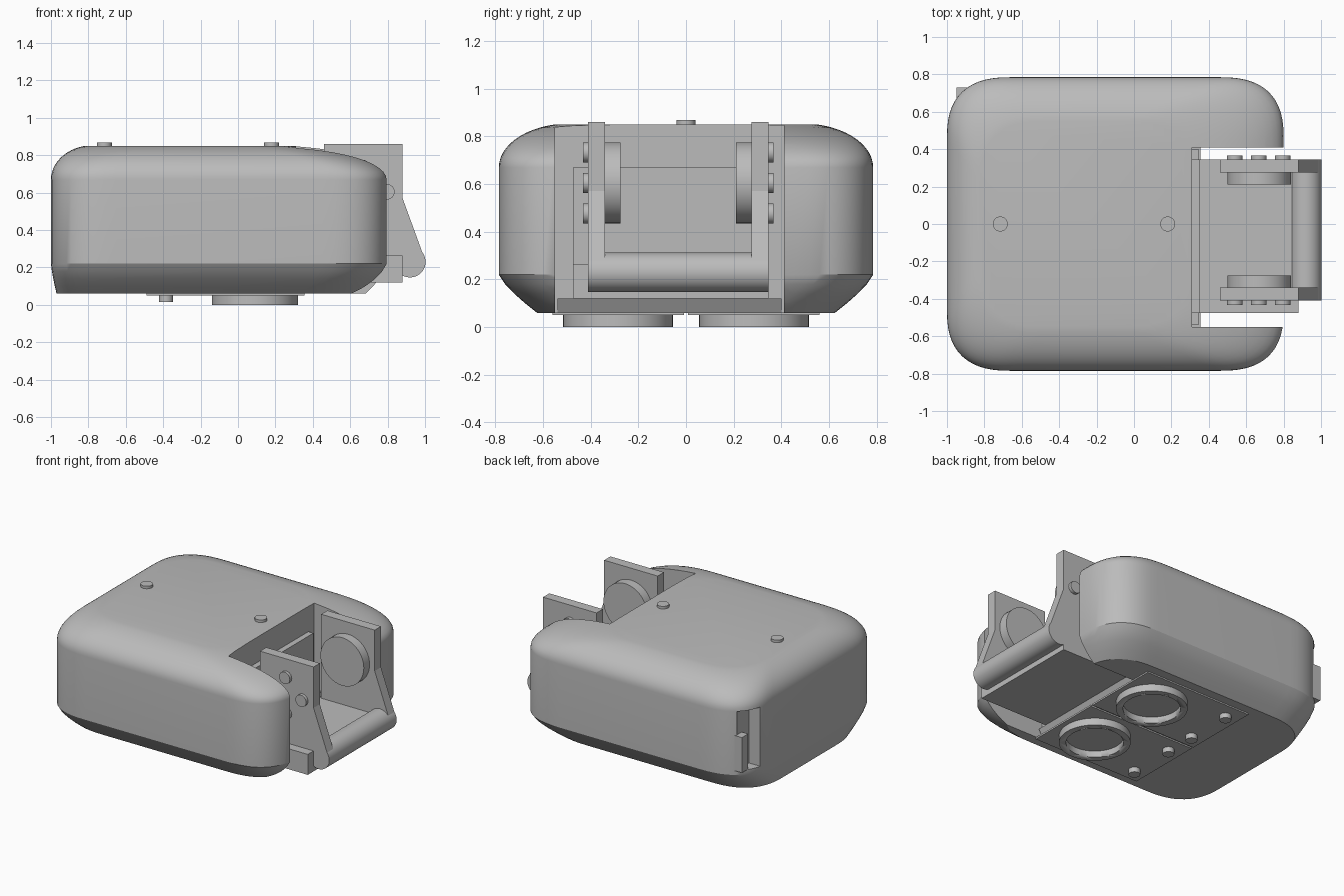
import bpy, bmesh, math
from mathutils import Matrix, Vector

if "Cube" in bpy.data.objects:
    bpy.data.objects.remove(bpy.data.objects["Cube"])

GREY = (0.5, 0.5, 0.5, 1)
mat = bpy.data.materials.new("plain grey")
mat.use_nodes = True
mat.diffuse_color = GREY
mat.node_tree.nodes["Principled BSDF"].inputs["Base Color"].default_value = GREY


def finish(name, bm, smooth=True):
    bmesh.ops.recalc_face_normals(bm, faces=bm.faces)
    mesh = bpy.data.meshes.new(name)
    bm.to_mesh(mesh)
    bm.free()
    mesh.materials.append(mat)
    ob = bpy.data.objects.new(name, mesh)
    bpy.context.collection.objects.link(ob)
    if smooth:
        activate(ob)
        bpy.ops.object.shade_smooth_by_angle(angle=math.radians(35))
    return ob


def activate(ob):
    bpy.ops.object.select_all(action='DESELECT')
    ob.select_set(True)
    bpy.context.view_layer.objects.active = ob


def box(name, x, y, z):
    bm = bmesh.new()
    lo, hi = Vector((x[0], y[0], z[0])), Vector((x[1], y[1], z[1]))
    m = Matrix.Translation((lo + hi) / 2) @ Matrix.Diagonal((*(hi - lo), 1))
    bmesh.ops.create_cube(bm, size=1, matrix=m)
    return finish(name, bm, False)


def cylinder(name, centre, r, depth, axis='Z', sides=48):
    bm = bmesh.new()
    turn = Matrix.Rotation(math.pi / 2, 4, 'X') if axis == 'Y' else Matrix()
    bmesh.ops.create_cone(bm, cap_ends=True, segments=sides, radius1=r, radius2=r,
                          depth=depth, matrix=Matrix.Translation(centre) @ turn)
    return finish(name, bm)


def prism(name, outline, y0, y1):
    bm = bmesh.new()
    face = bm.faces.new([bm.verts.new((x, y0, z)) for x, z in outline])
    ext = bmesh.ops.extrude_face_region(bm, geom=[face])
    verts = [v for v in ext["geom"] if isinstance(v, bmesh.types.BMVert)]
    bmesh.ops.translate(bm, verts=verts, vec=(0, y1 - y0, 0))
    return finish(name, bm, False)


def cut(ob, cutter):
    cutter.hide_render = True
    mod = ob.modifiers.new("cut", 'BOOLEAN')
    mod.operation, mod.solver, mod.object = 'DIFFERENCE', 'EXACT', cutter
    activate(ob)
    bpy.ops.object.modifier_apply(modifier=mod.name)
    bpy.data.objects.remove(cutter)


# Housing: stacked soft-cornered rings
def ring(bm, z, left, right, side):
    x0, x1, w = -1 + left, 0.8 - right, 0.785 - side
    rx, ry, steps, power = 0.35, 0.33, 14, 2 / 2.6
    verts = []
    for q, (sx, sy) in enumerate([(1, 1), (-1, 1), (-1, -1), (1, -1)]):
        cx = x1 - rx if sx > 0 else x0 + rx
        for i in range(steps + 1):
            a = (i if q % 2 == 0 else steps - i) / steps * math.pi / 2
            c, s = max(math.cos(a), 0) ** power, math.sin(a) ** power
            verts.append(bm.verts.new((cx + sx * rx * c, sy * (w - ry + ry * s), z)))
    return verts


bm = bmesh.new()
rings = []
for i in range(5):
    t = 1 - i / 4
    k = t ** 1.3
    rings.append(ring(bm, 0.22 - 0.16 * t, 0.03 * k, 0.11 * k, 0.16 * k))
END = math.radians(78)
for i in range(13):
    a = END * i / 12
    k = (1 - math.cos(a)) / (1 - math.cos(END))
    z = 0.67 + 0.18 * math.sin(a) / math.sin(END)
    rings.append(ring(bm, z, 0.18 * k, 0.5 * k, 0.235 * k))
for lower, upper in zip(rings, rings[1:]):
    for i in range(len(lower)):
        j = (i + 1) % len(lower)
        bm.faces.new((lower[i], lower[j], upper[j], upper[i]))
bm.faces.new(rings[0])
bm.faces.new(rings[-1])
housing = finish("housing", bm, False)

# Open bay for the bracket and the corner socket
cut(housing, box("bay_cutter", (0.31, 1.2), (-0.55, 0.41), (-0.2, 1.2)))
cut(housing, box("socket_cutter", (-1.1, -0.9), (0.58, 0.72), (0.25, 0.67)))
activate(housing)
bpy.ops.object.shade_smooth_by_angle(angle=math.radians(30))
box("socket_block", (-0.95, -0.88), (0.66, 0.73), (0.25, 0.5))

# Bracket: floor, rear wall and ramp below
box("bracket_floor", (0.31, 0.88), (-0.475, 0.345), (0.12, 0.265))
box("bracket_rear_wall", (0.30, 0.35), (-0.475, 0.345), (0.12, 0.67))
prism("bracket_ramp", [(0.30, 0.06), (0.31, 0.06), (0.345, 0.12), (0.30, 0.12)], -0.54, 0.40)

# Cheek plates with arms, discs and bolts on both sides
for side, outer, inner in (("right", -0.41, -0.34), ("left", 0.345, 0.275)):
    out = 1 if outer > 0 else -1
    y0, y1 = min(outer, inner), max(outer, inner)
    box(side + "_cheek_plate", (0.46, 0.88), (y0, y1), (0.265, 0.86))
    prism(side + "_arm", [(0.88, 0.57), (0.995, 0.255), (0.98, 0.22), (0.88, 0.2)], y0, y1)
    cylinder(side + "_disc", (0.67, inner - out * 0.032, 0.605), 0.17, 0.066, 'Y')
    for i in range(4):
        a = i * math.pi / 2
        pos = (0.667 + 0.128 * math.cos(a), outer + out * 0.01, 0.605 + 0.128 * math.sin(a))
        cylinder(f"{side}_bolt_{i + 1}", pos, 0.042, 0.025, 'Y', 24)
cylinder("cross_bar", (0.92, -0.0325, 0.23), 0.083, 0.755, 'Y')

# Top studs
for i, x in enumerate((-0.715, 0.18)):
    cylinder(f"top_stud_{i + 1}", (x, 0, 0.85), 0.04, 0.036, sides=24)

# Underside: mounting plates, hollow rings and feet
for side, s in (("right", -1), ("left", 1)):
    edges = sorted((s * 0.008, s * 0.56))
    box(side + "_base_plate", (-0.49, 0.355), edges, (0.05, 0.062))
    lens = cylinder(side + "_ring", (0.09, s * 0.285, 0.03), 0.23, 0.06, sides=64)
    cut(lens, cylinder("ring_cutter", (0.09, s * 0.285, 0), 0.185, 0.09, sides=64))
    for i, y in enumerate((0.115, 0.455)):
        cylinder(f"{side}_foot_{i + 1}", (-0.385, s * y, 0.035), 0.038, 0.04, sides=24)
